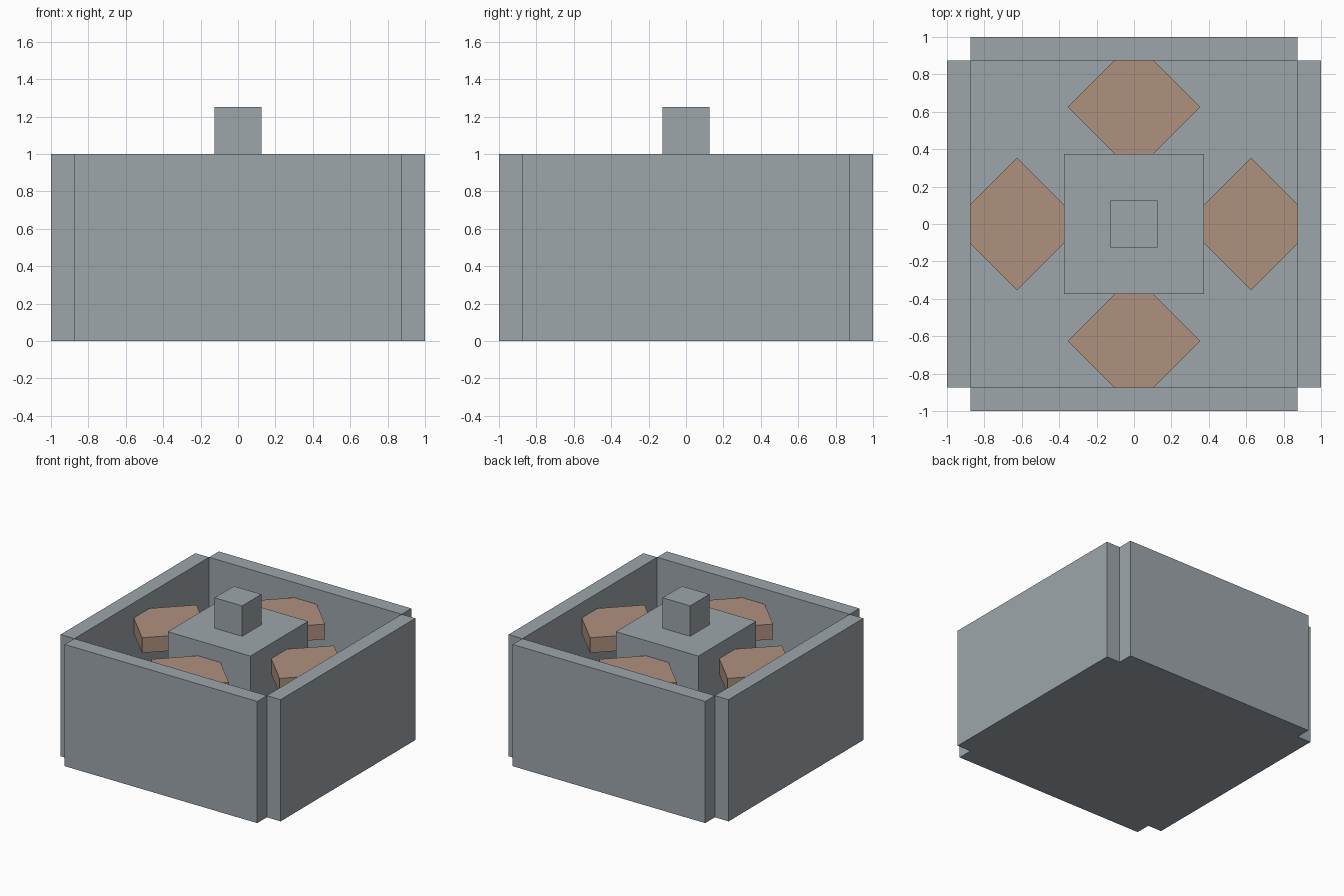
import bpy, math

if "Cube" in bpy.data.objects:
    bpy.data.objects.remove(bpy.data.objects["Cube"])


def material(name, rgb):
    m = bpy.data.materials.new(name)
    m.diffuse_color = (*rgb, 1)
    m.use_nodes = True
    m.node_tree.nodes["Principled BSDF"].inputs["Base Color"].default_value = m.diffuse_color
    return m


GREY = material("stone grey", (0.34, 0.38, 0.41))
TAN = material("clay tan", (0.43, 0.285, 0.21))


def box(name, center, size, mat, turn=0):
    bpy.ops.mesh.primitive_cube_add(size=1, location=center, rotation=(0, 0, turn))
    ob = bpy.context.object
    ob.name = name
    ob.scale = size
    bpy.ops.object.transform_apply(location=False, rotation=False, scale=True)
    ob.data.materials.append(mat)
    return ob


# Floor, central pillar and the small cap on top of it
box("floor", (0, 0, 0.0625), (1.75, 1.75, 0.125), GREY)
box("pillar", (0, 0, 0.5625), (0.75, 0.75, 0.875), GREY)
box("cap", (0, 0, 1.125), (0.25, 0.25, 0.25), GREY)

# Four walls with open corner notches, and a diamond slab bridging each wall to the pillar
for i, side in enumerate(("right", "back", "left", "front")):
    a = i * math.pi / 2
    c, s = round(math.cos(a)), round(math.sin(a))
    box(side + "_wall", (0.9375 * c, 0.9375 * s, 0.5), (0.125, 1.75, 1), GREY, a)
    box(side + "_slab", (0.625 * c, 0.625 * s, 0.8125), (0.5, 0.5, 0.125), TAN, a + math.pi / 4)
